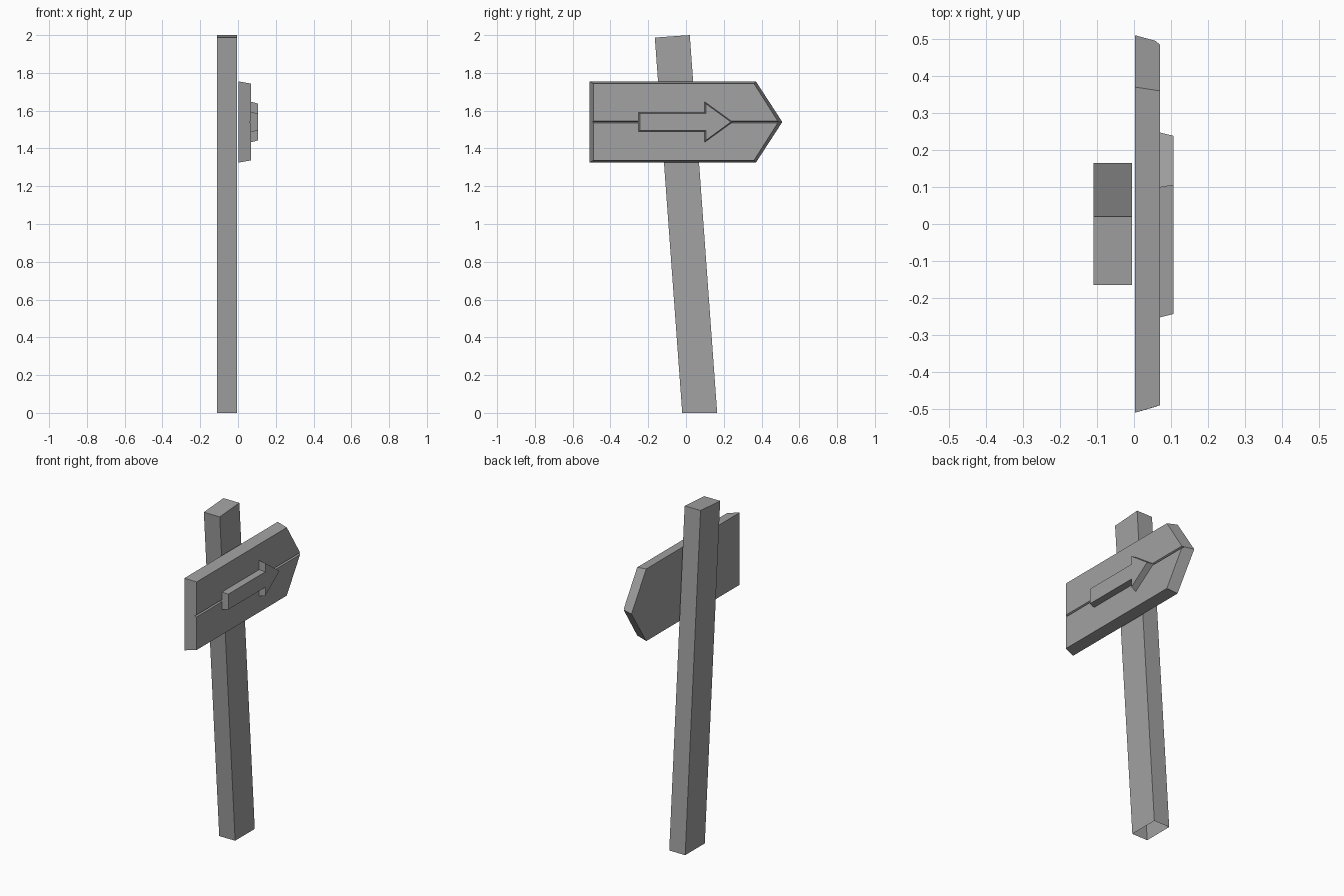
import bpy
import bmesh

cube = bpy.data.objects.get("Cube")
if cube:
    bpy.data.objects.remove(cube, do_unlink=True)

grey = bpy.data.materials.new("plain grey")
grey.use_nodes = True
color = (0.36, 0.36, 0.36, 1)
grey.diffuse_color = color
grey.node_tree.nodes["Principled BSDF"].inputs["Base Color"].default_value = color

AXIS = 1.54  # height of the sign's centre line


def finish(name, bm, z=0.0):
    bmesh.ops.recalc_face_normals(bm, faces=bm.faces)
    mesh = bpy.data.meshes.new(name)
    bm.to_mesh(mesh)
    bm.free()
    mesh.materials.append(grey)
    obj = bpy.data.objects.new(name, mesh)
    obj.location.z = z
    bpy.context.collection.objects.link(obj)
    return obj


def points(bm, x, outline):
    return [bm.verts.new((x, y, z)) for y, z in outline]


def mirror_z(obj):
    mod = obj.modifiers.new("mirror", 'MIRROR')
    mod.use_axis = (False, False, True)
    mod.merge_threshold = 0.0005


# Leaning post, slanted on top and open underneath
bm = bmesh.new()
side = [(-0.02, 0), (0.165, 0), (0.02, 2.0), (-0.165, 1.987)]
a, b = points(bm, -0.11, side), points(bm, -0.005, side)
bm.faces.new(a)
bm.faces.new(b)
for i in range(1, 4):
    j = (i + 1) % 4
    bm.faces.new((a[i], a[j], b[j], b[i]))
finish("post", bm)

# Pointed board: upper half with bevelled rim and centre groove, mirrored
bm = bmesh.new()
back = points(bm, 0.003, [(-0.51, 0), (-0.51, 0.215), (0.37, 0.215), (0.51, 0)])
front = points(bm, 0.07, [(-0.49, 0.006), (-0.49, 0.203), (0.36, 0.203), (0.485, 0.006)])
groove = points(bm, 0.058, [(-0.494, 0), (0.495, 0)])
bm.faces.new(back)
bm.faces.new(front)
bm.faces.new((back[1], back[2], front[2], front[1]))
bm.faces.new((back[0], back[1], front[1], front[0], groove[0]))
bm.faces.new((back[2], back[3], groove[1], front[3], front[2]))
bm.faces.new((groove[0], front[0], front[3], groove[1]))
mirror_z(finish("sign_board", bm, AXIS))

# Raised arrow: tapered upper half, mirrored
bm = bmesh.new()
base = points(bm, 0.06, [(-0.255, 0), (-0.255, 0.053), (0.097, 0.053), (0.097, 0.11), (0.25, 0)])
face = points(bm, 0.107, [(-0.243, 0), (-0.243, 0.046), (0.105, 0.046), (0.105, 0.097), (0.238, 0)])
bm.faces.new(face)
for i in range(4):
    bm.faces.new((base[i], base[i + 1], face[i + 1], face[i]))
mirror_z(finish("arrow", bm, AXIS))
